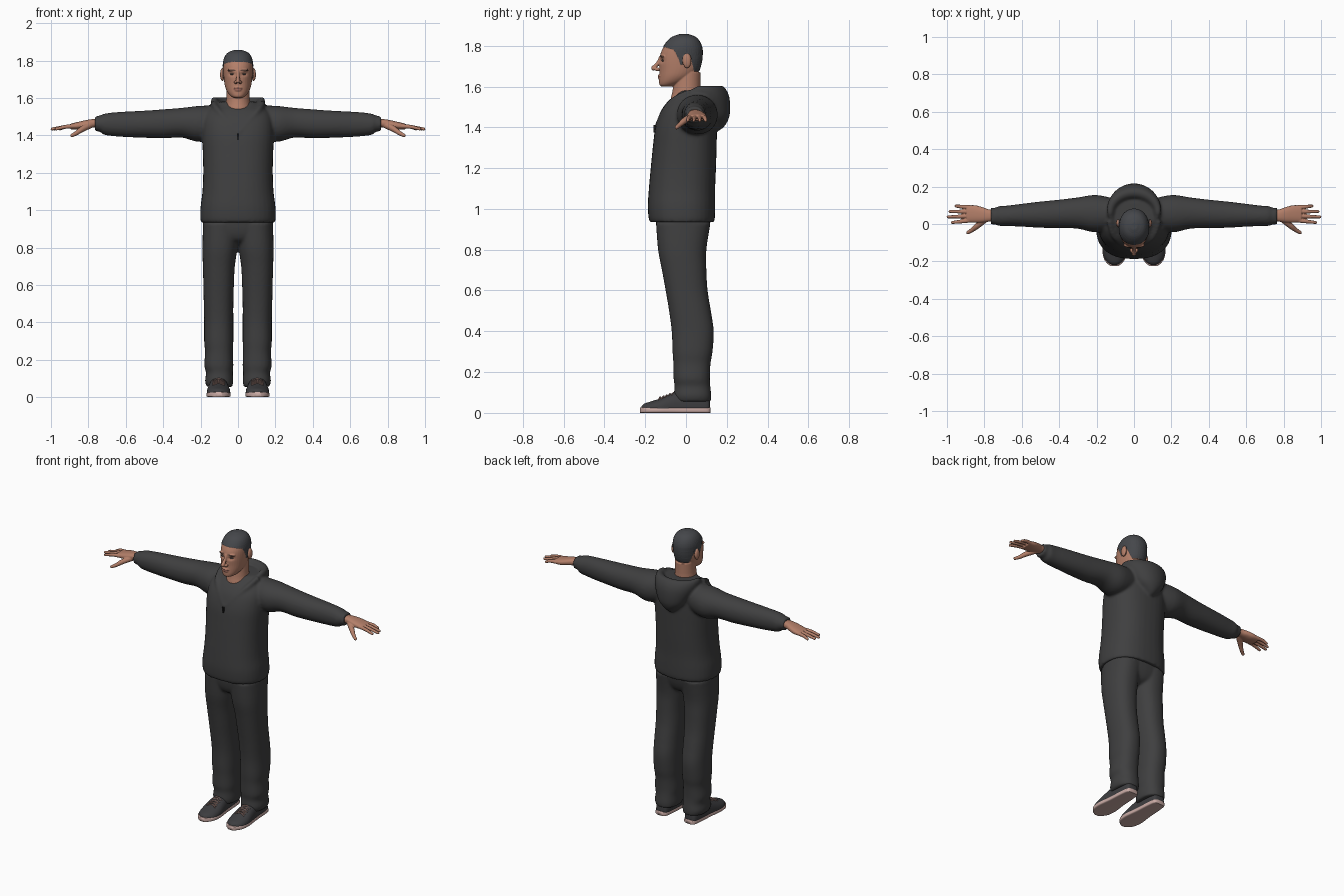
import bpy, bmesh, math
from mathutils import Vector, Matrix


def material(name, *rgb):
    m = bpy.data.materials.new(name)
    m.diffuse_color = (*rgb, 1)
    return m


CLOTH = material("charcoal cloth", .050, .050, .051)
SKIN = material("skin", .45, .21, .14)
HAIR = material("cropped hair", .060, .063, .070)
BROW = material("dark brow", .11, .06, .045)
LIP = material("lips", .36, .15, .115)
EYE = material("eyes", .10, .085, .08)
SHOE = material("shoe fabric", .046, .046, .050)
SOLE = material("pale sole", .58, .40, .37)
LACE = material("laces", .36, .22, .19)
ZIP = material("zip", .012, .012, .012)


def spline(rows, sub):
    """Catmull-Rom through rows of numbers."""
    out = []
    for i in range(len(rows) - 1):
        a, b, c, d = (rows[max(0, min(len(rows) - 1, i + k))] for k in (-1, 0, 1, 2))
        for s in range(sub):
            t = s / sub
            out.append([q + .5 * t * (r - p + t * (2*p - 5*q + 4*r - w + t * (3*(q - r) + w - p)))
                        for p, q, r, w in zip(a, b, c, d)])
    return out + [list(rows[-1])]


def skin_rings(bm, rings):
    """Bridge rings of points and cap both ends."""
    vs = [[bm.verts.new(p) for p in ring] for ring in rings]
    n = len(vs[0])
    for a, b in zip(vs, vs[1:]):
        for i in range(n):
            bm.faces.new((a[i], a[(i+1) % n], b[(i+1) % n], b[i]))
    bm.faces.new(vs[0][::-1])
    bm.faces.new(vs[-1])


def loft(bm, axis, rows, e=2.0, n=36, sub=4, warp=None):
    """Rows are (position, u low, u high, v low, v high) across the axis."""
    rings = []
    for t, u0, u1, v0, v1 in spline(rows, sub):
        ring = []
        for i in range(n):
            a = 2 * math.pi * i / n
            c, s = math.cos(a), math.sin(a)
            u = (u0+u1)/2 + (u1-u0)/2 * math.copysign(abs(c) ** (2/e), c)
            v = (v0+v1)/2 + (v1-v0)/2 * math.copysign(abs(s) ** (2/e), s)
            p = Vector({'x': (t, u, v), 'y': (u, t, v), 'z': (u, v, t)}[axis])
            ring.append(warp(p) if warp else p)
        rings.append(ring)
    skin_rings(bm, rings)


def ball(bm, loc, radii):
    bmesh.ops.create_uvsphere(bm, u_segments=20, v_segments=12, radius=1,
                              matrix=Matrix.Translation(loc) @ Matrix.Diagonal((*radii, 1)))


def tube(bm, pts, n=14, sub=4):
    """Round tube with rounded ends through (x, y, z, radius) points."""
    rows = spline(pts, sub)
    rings = []
    for i, r in enumerate(rows):
        d = Vector(rows[min(i+1, len(rows)-1)][:3]) - Vector(rows[max(i-1, 0)][:3])
        q = d.to_track_quat('Z', 'Y')
        rings.append([Vector(r[:3]) + q @ Vector((r[3]*math.cos(k*2*math.pi/n), r[3]*math.sin(k*2*math.pi/n), 0))
                      for k in range(n)])
    skin_rings(bm, rings)
    for p in (pts[0], pts[-1]):
        ball(bm, p[:3], (p[3],) * 3)


def finish(name, bm, mats, voxel=0, smooth=4):
    """Make the object; with a voxel size the pieces are fused and softened."""
    bmesh.ops.recalc_face_normals(bm, faces=bm.faces[:])
    me = bpy.data.meshes.new(name)
    bm.to_mesh(me)
    bm.free()
    ob = bpy.data.objects.new(name, me)
    bpy.context.collection.objects.link(ob)
    if voxel:
        r = ob.modifiers.new("fuse", 'REMESH')
        r.mode, r.voxel_size = 'VOXEL', voxel
        s = ob.modifiers.new("soften", 'SMOOTH')
        s.factor, s.iterations = .5, smooth
        dg = bpy.context.evaluated_depsgraph_get()
        me = bpy.data.meshes.new_from_object(ob.evaluated_get(dg))
        ob.modifiers.clear()
        ob.data = me
    me.materials.clear()
    for m in mats:
        me.materials.append(m)
    me.polygons.foreach_set("use_smooth", [True] * len(me.polygons))
    return ob


def mirrored(s, rows):
    return [(s * r[0], *r[1:]) for r in rows]


# Hoodie: torso, sleeves, hood and collar edges fused together
bm = bmesh.new()
loft(bm, 'z', [(.935, -.198, .198, -.178, .138), (.96, -.202, .202, -.184, .142), (1.02, -.200, .200, -.187, .143),
               (1.1, -.190, .190, -.182, .143), (1.2, -.186, .186, -.173, .147), (1.3, -.188, .188, -.163, .15),
               (1.4, -.192, .192, -.15, .152), (1.48, -.187, .187, -.123, .15), (1.53, -.165, .165, -.086, .14),
               (1.555, -.13, .13, -.055, .13), (1.58, -.10, .10, -.03, .12)], e=2.4)
for s in (-1, 1):
    loft(bm, 'x', mirrored(s, [(.08, -.02, .13, 1.40, 1.56), (.2, -.045, .155, 1.365, 1.558), (.3, -.025, .142, 1.388, 1.547),
                               (.4, -.022, .13, 1.384, 1.539), (.5, -.02, .12, 1.387, 1.532), (.6, -.014, .108, 1.391, 1.527),
                               (.68, -.011, .098, 1.397, 1.521), (.72, -.010, .096, 1.405, 1.514), (.737, -.004, .088, 1.419, 1.506),
                               (.765, -.002, .086, 1.422, 1.503)]), e=2.1)
    tube(bm, mirrored(s, [(.13, .01, 1.568, .016), (.108, -.06, 1.533, .016), (.058, -.108, 1.475, .015), (.004, -.14, 1.412, .012)]))


def slant(p):
    return Vector((p.x, p.y, p.z - max(0, .06 - p.y) * .55))


loft(bm, 'z', [(1.385, -.015, .015, .12, .168), (1.41, -.045, .045, .1, .193), (1.45, -.085, .085, .08, .212),
               (1.5, -.115, .115, .03, .217), (1.55, -.138, .138, -.02, .212), (1.585, -.145, .145, -.05, .197),
               (1.604, -.135, .135, -.045, .175), (1.598, -.115, .115, -.03, .15), (1.57, -.098, .098, -.02, .128),
               (1.545, -.085, .085, -.01, .115)], warp=slant)
finish("hoodie", bm, [CLOTH], .0085, 4)

bm = bmesh.new()
bmesh.ops.create_cube(bm, size=1, matrix=Matrix.Translation((0, -.153, 1.393)) @ Matrix.Diagonal((.013, .012, .036, 1)))
finish("zip_pull", bm, [ZIP]).data.polygons.foreach_set("use_smooth", [False] * 6)

# Trousers: pelvis and two loose legs
bm = bmesh.new()
loft(bm, 'z', [(.815, -.03, .03, -.07, .04), (.84, -.10, .10, -.12, .085), (.89, -.178, .178, -.142, .11),
               (.97, -.186, .186, -.15, .125)], e=2.4)
for s in (-1, 1):
    leg = [(.055, .030, .166, -.055, .122), (.085, .026, .176, -.060, .124), (.13, .028, .171, -.056, .119),
           (.17, .025, .180, -.061, .117), (.24, .027, .176, -.062, .120), (.3, .025, .181, -.066, .13),
           (.4, .025, .181, -.070, .136), (.5, .025, .183, -.083, .122), (.6, .022, .185, -.10, .106),
           (.7, .017, .188, -.118, .10), (.8, .003, .190, -.137, .10), (.93, -.01, .187, -.147, .12)]
    loft(bm, 'z', [(z, *sorted((s*a, s*b)), c, d) for z, a, b, c, d in leg], e=2.3)
finish("trousers", bm, [CLOTH], .0085, 3)

# Head and neck: fused forms, then eye sockets, hair and painted regions
bm = bmesh.new()
loft(bm, 'z', [(1.47, -.09, .09, -.06, .10), (1.53, -.078, .078, -.075, .085), (1.58, -.064, .064, -.066, .072),
               (1.67, -.060, .060, -.055, .072)])
loft(bm, 'z', [(1.6, -.022, .022, -.120, -.06), (1.608, -.037, .037, -.130, -.04), (1.625, -.053, .053, -.132, 0),
               (1.65, -.066, .066, -.131, .04), (1.68, -.073, .073, -.130, .064), (1.72, -.077, .077, -.131, .076),
               (1.76, -.079, .079, -.125, .080), (1.79, -.078, .078, -.112, .078), (1.82, -.069, .069, -.092, .066),
               (1.842, -.05, .05, -.066, .045), (1.855, -.016, .016, -.03, .01)], e=2.1)
tube(bm, [(0, -.124, 1.745, .008), (0, -.138, 1.715, .009), (0, -.159, 1.690, .012)])
ball(bm, (0, -.128, 1.652), (.024, .011, .006))
ball(bm, (0, -.127, 1.641), (.020, .011, .006))
for s in (-1, 1):
    ball(bm, (s*.012, -.140, 1.684), (.010, .014, .009))
    ball(bm, (s*.031, -.112, 1.748), (.026, .014, .008))
    ball(bm, (s*.084, .005, 1.725), (.012, .021, .035))
head = finish("head", bm, [SKIN, HAIR, BROW, LIP], .003, 4)

HAIRLINE = [(-.14, 1.797), (-.10, 1.792), (-.06, 1.780), (-.04, 1.745), (-.025, 1.705), (-.012, 1.71),
            (.0, 1.755), (.025, 1.735), (.04, 1.675), (.2, 1.662)]


def in_hair(p):
    for (y0, z0), (y1, z1) in zip(HAIRLINE, HAIRLINE[1:]):
        if y0 <= p.y < y1:
            ear = abs(p.x) > .083 and p.z < 1.765
            return not ear and p.z > z0 + (z1 - z0) * (p.y - y0) / (y1 - y0)
    return False


for v in head.data.vertices:
    if v.co.y < -.06:
        v.co.y += .009 * math.exp(-((abs(v.co.x) - .031) / .016) ** 2 - ((v.co.z - 1.727) / .010) ** 2)
    if in_hair(v.co):
        v.co += v.normal * .003
for f in head.data.polygons:
    c = f.center
    if in_hair(c):
        f.material_index = 1
    elif c.y < -.07 and .013 < abs(c.x) < .052 and abs(c.z - 1.748) < .004:
        f.material_index = 2
    elif c.y < -.11 and abs(c.z - 1.647) < .009 * (1 - (c.x / .027) ** 2):
        f.material_index = 3

bm = bmesh.new()
for s in (-1, 1):
    ball(bm, (s*.031, -.1125, 1.727), (.013, .008, .005))
finish("eyes", bm, [EYE])

for s, side in ((-1, "right"), (1, "left")):
    # Hand: palm, four fingers and a thumb
    bm = bmesh.new()
    loft(bm, 'x', mirrored(s, [(.70, .015, .075, 1.442, 1.486), (.77, .013, .077, 1.442, 1.487), (.81, .008, .090, 1.438, 1.482),
                               (.85, .007, .100, 1.432, 1.473), (.895, .010, .100, 1.432, 1.462)]), e=2.4)
    for y0, y1, tip in ((.020, .008, .972), (.043, .038, .994), (.066, .067, .984), (.089, .096, .952)):
        tube(bm, mirrored(s, [(.87, y0, 1.449, .0115), (.92, (y0+y1)/2, 1.446, .0105), (tip, y1, 1.434, .008)]))
    tube(bm, mirrored(s, [(.79, .03, 1.455, .018), (.835, -.008, 1.432, .0155), (.862, -.030, 1.413, .012), (.888, -.046, 1.399, .0095)]))
    finish(side + "_hand", bm, [SKIN], .0032, 2)

    # Shoe: sole, upper and laces
    x = s * .104
    plan = [(.120, .022, .065), (.108, .039, .09), (.05, .047, .11), (-.03, .052, .108), (-.08, .058, .093),
            (-.13, .063, .071), (-.18, .057, .055), (-.21, .038, .045), (-.225, .016, .032)]
    bm = bmesh.new()
    loft(bm, 'y', [(y, x-w-.002, x+w+.002, 0, .027) for y, w, h in plan], e=5)
    finish(side + "_sole", bm, [SOLE])
    bm = bmesh.new()
    loft(bm, 'y', [(y*.975, x-w, x+w, -h*.35, h) for y, w, h in plan], e=2.3)
    bmesh.ops.bisect_plane(bm, geom=bm.verts[:] + bm.edges[:] + bm.faces[:], plane_co=(0, 0, .012),
                           plane_no=(0, 0, -1), clear_outer=True)
    finish(side + "_shoe_upper", bm, [SHOE])
    bm = bmesh.new()
    for i in range(5):
        y, z = -.062 - .016*i, .099 - .0055*i
        for k in (-1, 1):
            tube(bm, [(x - .03, y - .007*k, z - .011, .0035), (x, y, z, .0035), (x + .03, y + .007*k, z - .011, .0035)], n=8)
    finish(side + "_laces", bm, [LACE])
